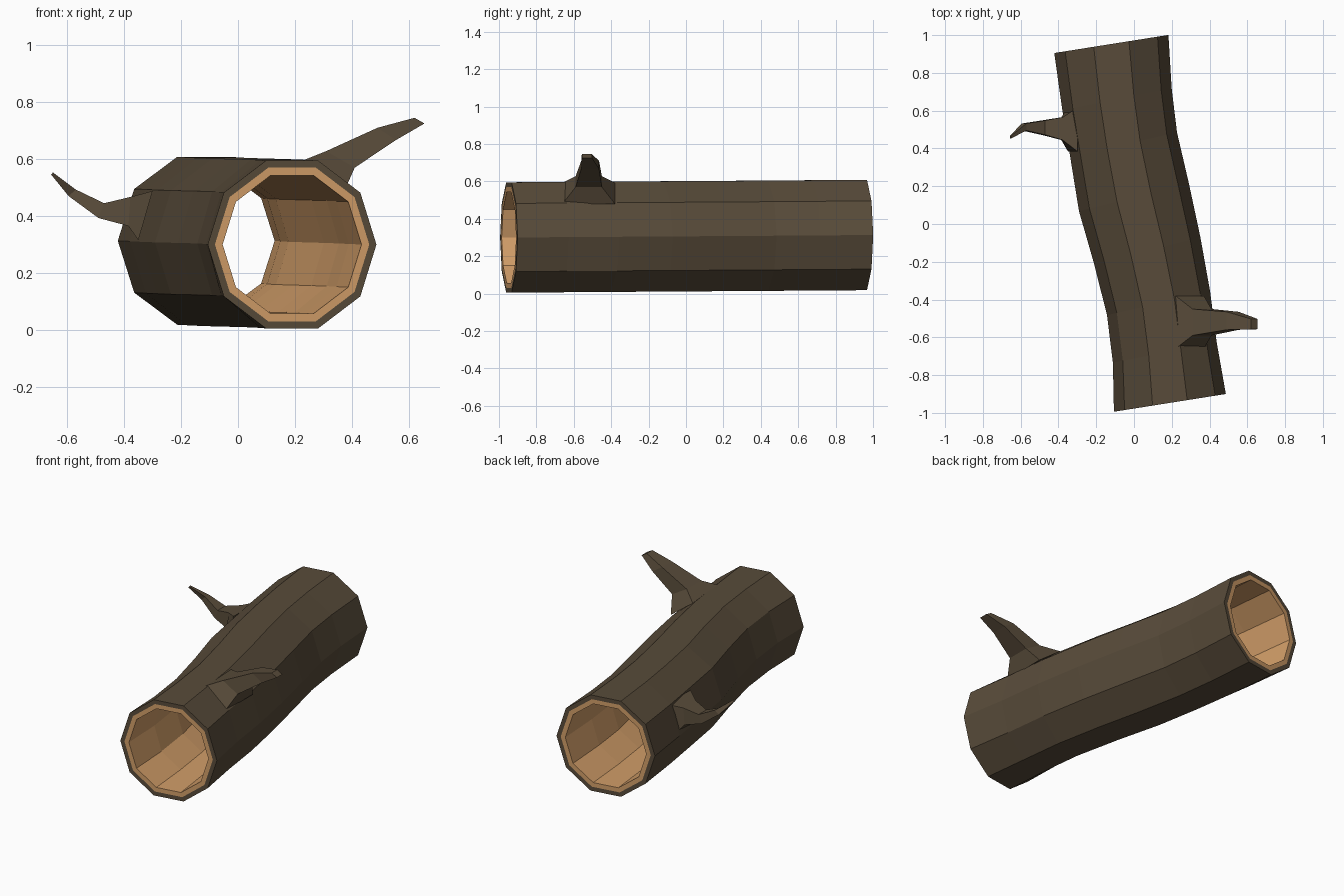
import bpy
import bmesh
from math import sin, cos, pi, radians

cube = bpy.data.objects.get("Cube")
if cube:
    bpy.data.objects.remove(cube, do_unlink=True)


def make_material(name, colour):
    material = bpy.data.materials.new(name)
    material.use_nodes = True
    material.diffuse_color = colour
    material.node_tree.nodes["Principled BSDF"].inputs["Base Color"].default_value = colour
    return material


bark = make_material("dark brown bark", (0.098, 0.071, 0.042, 1))
wood = make_material("tan inner wood", (0.64, 0.34, 0.14, 1))


def loft(name, rings, materials, closed=False, wood_from=None):
    """Skin a list of equal rings; closed joins the last ring to the first."""
    bm = bmesh.new()
    loops = [[bm.verts.new(point) for point in ring] for ring in rings]
    sides = len(loops[0])
    pairs = list(zip(loops, loops[1:]))
    if closed:
        pairs.append((loops[-1], loops[0]))
    else:
        bm.faces.new(loops[0])
        bm.faces.new(loops[-1])
    for row, (a, b) in enumerate(pairs):
        for i in range(sides):
            j = (i + 1) % sides
            face = bm.faces.new((a[i], a[j], b[j], b[i]))
            if wood_from is not None and row >= wood_from:
                face.material_index = 1
    bmesh.ops.recalc_face_normals(bm, faces=bm.faces[:])
    mesh = bpy.data.meshes.new(name)
    bm.to_mesh(mesh)
    bm.free()
    for material in materials:
        mesh.materials.append(material)
    obj = bpy.data.objects.new(name, mesh)
    bpy.context.collection.objects.link(obj)
    return obj


# Curved centre line of the log: x, y, half width
SIDES = 10
path = [(0.19, -0.947, 0.30), (0.163, -0.68, 0.28), (0.13, -0.42, 0.28),
        (0.07, -0.14, 0.29), (0.0, 0.14, 0.30), (-0.055, 0.42, 0.29),
        (-0.09, 0.66, 0.295), (-0.12, 0.953, 0.306)]
last = len(path) - 1


def section(index, scale):
    """One ten-sided cross-section of the log, square to the centre line."""
    x, y, half_width = path[index]
    z = 0.30 + 0.013 * index / last
    turn = radians(9 + 5 * sin(pi * index / last))
    points = []
    for side in range(SIDES):
        angle = 2 * pi * side / SIDES
        across = half_width * scale * cos(angle)
        points.append((x + across * cos(turn), y + across * sin(turn),
                       z + 0.31 * scale * sin(angle)))
    return points


# Hollow log: bark outside and on the rim, wood ring and bore inside
RIM, BORE = 0.915, 0.823
outer = [section(i, 1) for i in range(last + 1)]
inner = [section(i, BORE) for i in reversed(range(last + 1))]
rings = [section(0, RIM)] + outer + [section(last, RIM)] + inner
loft("hollow_log", rings, [bark, wood], closed=True, wood_from=len(outer) + 1)


def branch(name, stations):
    """Four-sided stub: upper edge x z, lower edge x z, front y, back y."""
    rings = [[(ux, back, uz), (lx, back, lz), (lx, front, lz), (ux, front, uz)]
             for ux, uz, lx, lz, front, back in stations]
    return loft(name, rings, [bark])


# Broken branches flaring out of the bark
branch("left_branch", [
    (0.22, 0.592, 0.37, 0.48, -0.66, -0.38),
    (0.31, 0.628, 0.41, 0.57, -0.59, -0.45),
    (0.49, 0.71, 0.555, 0.667, -0.56, -0.465),
    (0.62, 0.745, 0.655, 0.725, -0.557, -0.503)])
branch("right_branch", [
    (-0.30, 0.488, -0.35, 0.315, 0.385, 0.615),
    (-0.378, 0.467, -0.385, 0.365, 0.445, 0.565),
    (-0.47, 0.445, -0.49, 0.393, 0.472, 0.548),
    (-0.57, 0.493, -0.595, 0.47, 0.495, 0.532),
    (-0.65, 0.553, -0.656, 0.545, 0.453, 0.467)])
